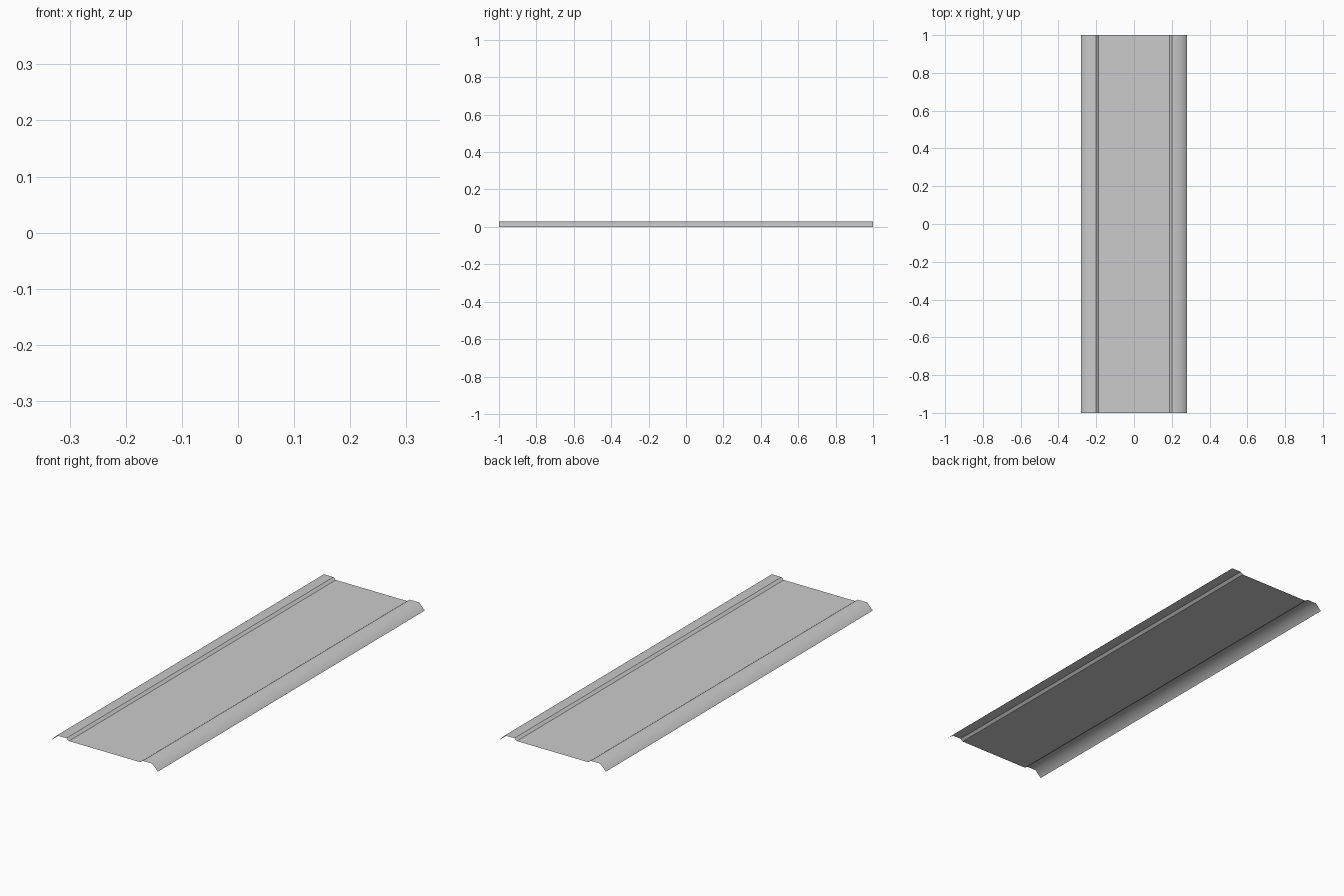
import bpy

if "Cube" in bpy.data.objects:
    bpy.data.objects.remove(bpy.data.objects["Cube"])

HALF_LENGTH = 1.0


def sheet(name, profile, smooth=False):
    """Extrude an open (x, z) profile, listed in +x order, along y."""
    verts = [(x, y, z) for x, z in profile for y in (-HALF_LENGTH, HALF_LENGTH)]
    faces = [(2 * i, 2 * i + 2, 2 * i + 3, 2 * i + 1) for i in range(len(profile) - 1)]
    mesh = bpy.data.meshes.new(name)
    mesh.from_pydata(verts, [], faces)
    for poly in mesh.polygons:
        poly.use_smooth = smooth
    obj = bpy.data.objects.new(name, mesh)
    bpy.context.collection.objects.link(obj)
    return obj


def mirrored(profile):
    return [(-x, z) for x, z in reversed(profile)]


# Flat recessed panel
sheet("center_panel", [(-0.187, 0.02), (0.187, 0.02)])

# Raised lips with soft downturned edges, and the small steps to the panel
lip = [(0.2, 0.03), (0.25, 0.03), (0.28, 0.0)]
step = [(0.187, 0.02), (0.2, 0.03)]
sheet("right_lip", lip, smooth=True)
sheet("left_lip", mirrored(lip), smooth=True)
sheet("right_step", step)
sheet("left_step", mirrored(step))
